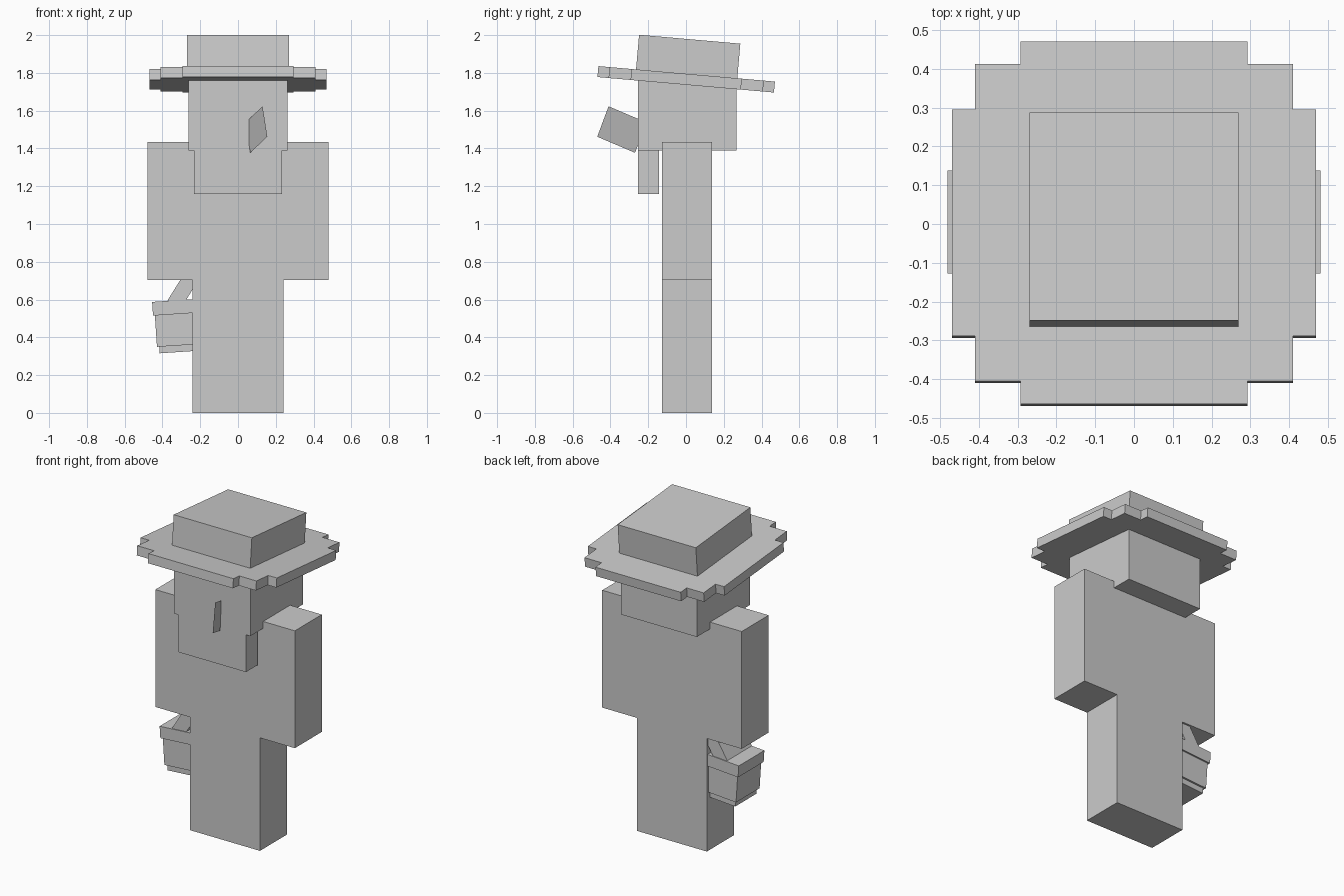
import bpy
import math
from mathutils import Matrix, Vector

cube = bpy.data.objects.get("Cube")
if cube:
    bpy.data.objects.remove(cube, do_unlink=True)

grey = bpy.data.materials.new("plain grey")
grey.use_nodes = True
colour = (0.6, 0.6, 0.6, 1)
grey.diffuse_color = colour
grey.node_tree.nodes["Principled BSDF"].inputs["Base Color"].default_value = colour


def make(name, verts, faces, frame=Matrix()):
    mesh = bpy.data.meshes.new(name)
    mesh.from_pydata([frame @ Vector(v) for v in verts], [], faces)
    mesh.materials.append(grey)
    obj = bpy.data.objects.new(name, mesh)
    bpy.context.collection.objects.link(obj)
    return obj


def prism(name, outline, z0, z1, frame=Matrix()):
    """Extrude a counter-clockwise xy outline from z0 to z1."""
    n = len(outline)
    verts = [(x, y, z) for z in (z0, z1) for x, y in outline]
    faces = [tuple(reversed(range(n))), tuple(range(n, 2 * n))]
    faces += [(i, (i + 1) % n, n + (i + 1) % n, n + i) for i in range(n)]
    return make(name, verts, faces, frame)


def box(name, xs, ys, zs, frame=Matrix()):
    (x0, x1), (y0, y1) = xs, ys
    return prism(name, [(x0, y0), (x1, y0), (x1, y1), (x0, y1)], *zs, frame)


def tilted(location, degrees, axis):
    return Matrix.Translation(location) @ Matrix.Rotation(math.radians(degrees), 4, axis)


# Body: legs, with torso and arms as one T-shaped slab outline
DEPTH = (-0.127, 0.138)
slab = [(-0.24, 0), (0.24, 0), (0.24, 0.703), (0.48, 0.703), (0.48, 1.433),
        (0.24, 1.433), (0.24, 1.39), (-0.24, 1.39), (-0.24, 1.433),
        (-0.48, 1.433), (-0.48, 0.703), (-0.24, 0.703)]
upright = Matrix.Rotation(math.radians(90), 4, "X")
prism("body", slab, -DEPTH[1], -DEPTH[0], upright)

# Head and beard, flush at the front
box("head", (-0.262, 0.262), (-0.253, 0.267), (1.39, 1.77))
box("beard", (-0.232, 0.232), (-0.253, -0.142), (1.158, 1.39))

# Flat plate sticking out of the face
make("mouth_plate",
     [(0.13, -0.41, 1.623), (0.155, -0.47, 1.462), (0.065, -0.27, 1.377), (0.04, -0.21, 1.538)],
     [(0, 1, 2, 3)])

# Hat: stepped brim and crown, tipped back
hat = tilted((0, 0.001, 1.766), -5, "X")
corner = [(0.469, 0.293), (0.41, 0.293), (0.41, 0.41), (0.293, 0.41), (0.293, 0.469)]
brim = []
for sx, sy in ((1, 1), (-1, 1), (-1, -1), (1, -1)):
    pts = [(sx * x, sy * y) for x, y in corner]
    brim += pts if sx * sy > 0 else pts[::-1]
prism("hat_brim", brim, -0.029, 0.029, hat)
box("hat_crown", (-0.269, 0.269), (-0.269, 0.269), (0.029, 0.213), hat)

# Carried bucket: three stacked tiers, slightly tilted
bucket = tilted((-0.32, 0.005, 0.46), -3.8, "Y")
for name, r, z0, z1 in (("bucket_rim", 0.126, 0.0635, 0.136),
                        ("bucket_body", 0.116, -0.103, 0.0635),
                        ("bucket_base", 0.104, -0.138, -0.103)):
    box(name, (-r, r), (-r, r), (z0, z1), bucket)

# Handle leaning from the bucket up into the arm
box("bucket_handle", (-0.041, 0.041), (-0.121, 0.121), (-0.03, 0.17),
    tilted((-0.322, 0.005, 0.6), 32, "Y"))
